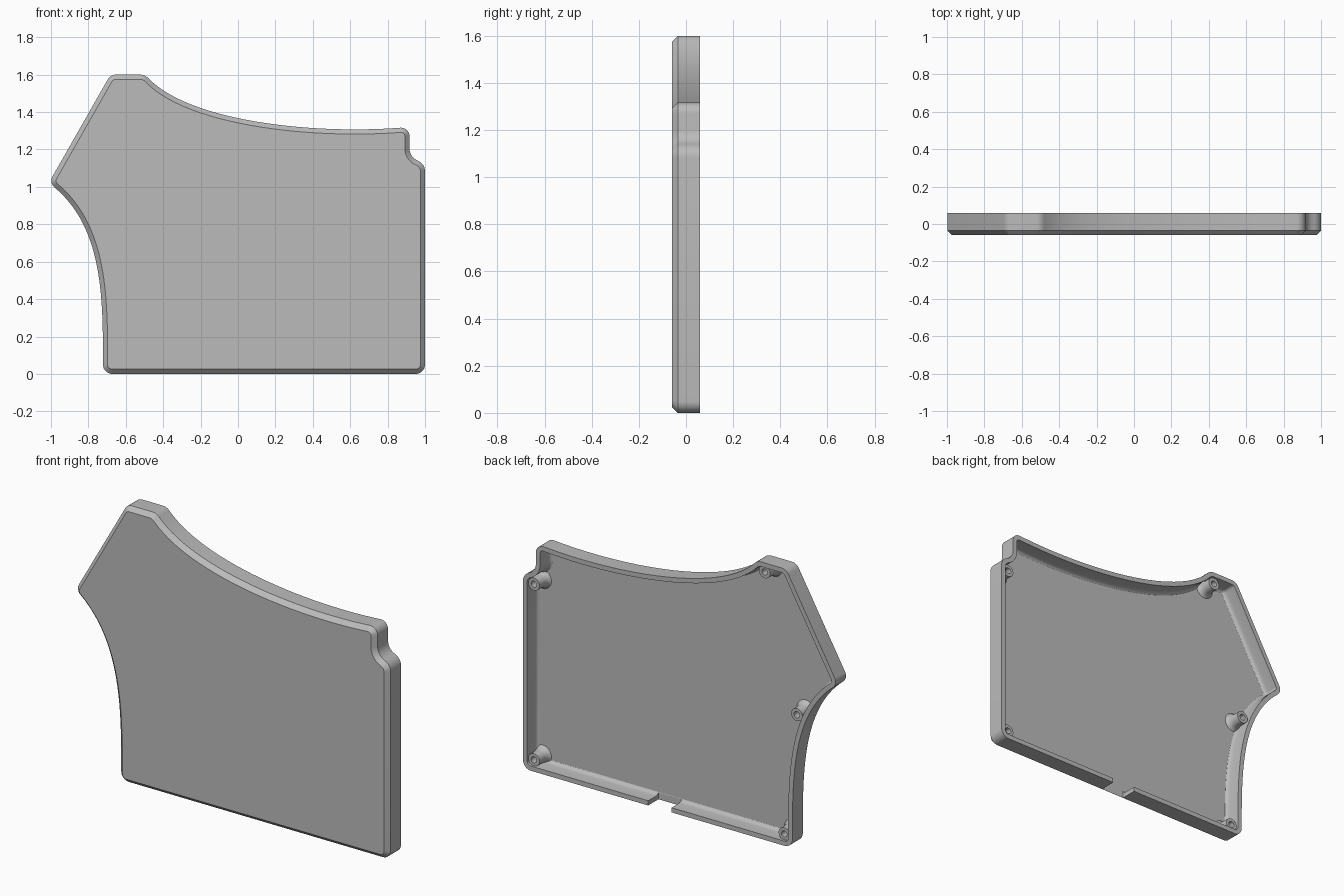
import bpy, bmesh, math
from mathutils import Vector

old = bpy.data.objects.get("Cube")
if old:
    bpy.data.objects.remove(old, do_unlink=True)

# One plain grey plastic
grey = bpy.data.materials.new("grey_plastic")
grey.use_nodes = True
colour = (0.5, 0.5, 0.5, 1)
grey.diffuse_color = colour
grey.node_tree.nodes["Principled BSDF"].inputs["Base Color"].default_value = colour


def make_object(name, bm):
    bmesh.ops.recalc_face_normals(bm, faces=bm.faces)
    mesh = bpy.data.meshes.new(name)
    bm.to_mesh(mesh)
    bm.free()
    mesh.materials.append(grey)
    obj = bpy.data.objects.new(name, mesh)
    bpy.context.collection.objects.link(obj)
    return obj


def activate(obj):
    bpy.ops.object.select_all(action='DESELECT')
    obj.select_set(True)
    bpy.context.view_layer.objects.active = obj


def smooth(obj):
    activate(obj)
    bpy.ops.object.shade_smooth_by_angle(angle=math.radians(30))


def fillet(before, corner, after, radius, steps=8):
    """Arc points that round one corner."""
    d1, d2 = (corner - before).normalized(), (after - corner).normalized()
    turn = math.atan2(d1.x * d2.y - d1.y * d2.x, d1.dot(d2))
    start = corner - d1 * radius * math.tan(abs(turn) / 2)
    side = math.copysign(1, turn)
    centre = start + Vector((-d1.y, d1.x)) * radius * side
    arm = start - centre
    pts = []
    for i in range(steps + 1):
        a = turn * i / steps
        c, s = math.cos(a), math.sin(a)
        pts.append(centre + Vector((arm.x * c - arm.y * s, arm.x * s + arm.y * c)))
    return pts


def bezier(a, b, c, d, steps=28):
    """Inner points of a cubic curve."""
    pts = []
    for i in range(1, steps):
        t = i / steps
        u = 1 - t
        pts.append(a * u**3 + b * 3 * u * u * t + c * 3 * u * t * t + d * t**3)
    return pts


def build_outline(path):
    """Corners have a radius; a pair with radius 0 are the handles of a curve."""
    pos = [Vector(p[:2]) for p in path]
    n = len(path)
    arcs = [fillet(pos[i - 1], pos[i], pos[(i + 1) % n], path[i][2]) if path[i][2] else None
            for i in range(n)]
    pts = []
    for i in range(n):
        if arcs[i]:
            pts += arcs[i]
        elif arcs[i - 1]:
            pts += bezier(arcs[i - 1][-1], pos[i], pos[(i + 1) % n], arcs[(i + 2) % n][0])
    return pts


def inset(pts, dist):
    out = []
    for i, p in enumerate(pts):
        d1 = (p - pts[i - 1]).normalized()
        d2 = (pts[(i + 1) % len(pts)] - p).normalized()
        n1, n2 = Vector((-d1.y, d1.x)), Vector((-d2.y, d2.x))
        out.append(p + (n1 + n2) * dist / (1 + n1.dot(n2)))
    return out


# Outline of the case, anticlockwise from the lower left corner
outline = build_outline([
    (-0.722, 0, 0.05), (1, 0, 0.05), (1, 1.12, 0.06), (0.917, 1.163, 0.07),
    (0.917, 1.32, 0.045), (0.4, 1.28, 0), (-0.26, 1.35, 0),
    (-0.497, 1.6, 0.06), (-0.682, 1.6, 0.05), (-1.011, 1.022, 0.045),
    (-0.72, 0.78, 0), (-0.722, 0.4, 0)])

# Hollow shell: bevelled front, outer wall, rim, inner wall, rounded floor edge
FLOOR = -0.035
section = [(0.025, -0.06), (0, -0.035), (0, 0.06), (0.027, 0.06), (0.027, -0.01),
           (0.029, -0.021), (0.034, -0.03), (0.042, FLOOR)]
bm = bmesh.new()
rings = [[bm.verts.new((p.x, y, p.y)) for p in inset(outline, d)] for d, y in section]
for a, b in zip(rings, rings[1:]):
    for i in range(len(a)):
        bm.faces.new((a[i - 1], a[i], b[i], b[i - 1]))
bm.faces.new(rings[0])
bm.faces.new(rings[-1])
shell = make_object("case_shell", bm)

# Cable slot through the bottom wall
bm = bmesh.new()
bmesh.ops.create_cube(bm, size=1)
bmesh.ops.scale(bm, vec=(0.15, 0.2, 0.16), verts=bm.verts)
bmesh.ops.translate(bm, vec=(0.125, FLOOR + 0.101, 0), verts=bm.verts)
cutter = make_object("slot_cutter", bm)
cutter.hide_render = True
mod = shell.modifiers.new("slot", 'BOOLEAN')
mod.operation = 'DIFFERENCE'
mod.solver = 'EXACT'
mod.object = cutter
activate(shell)
bpy.ops.object.modifier_apply(modifier=mod.name)
bpy.data.objects.remove(cutter, do_unlink=True)
smooth(shell)

# Screw posts with flared feet and blind holes
post_profile = [(0.057, FLOOR - 0.001), (0.048, -0.029), (0.041, -0.017), (0.037, 0),
                (0.036, 0.046), (0.018, 0.046), (0.018, -0.01)]
posts = {"upper_left": (0.94, 1.075), "lower_left": (0.94, 0.06),
         "lower_right": (-0.66, 0.06), "side_right": (-0.74, 0.77),
         "upper_right": (-0.535, 1.54)}
SIDES = 24
for name, (x, z) in posts.items():
    bm = bmesh.new()
    loops = []
    for r, y in post_profile:
        angles = [math.tau * k / SIDES for k in range(SIDES)]
        loops.append([bm.verts.new((x + r * math.cos(a), y, z + r * math.sin(a))) for a in angles])
    for a, b in zip(loops, loops[1:]):
        for k in range(SIDES):
            bm.faces.new((a[k - 1], a[k], b[k], b[k - 1]))
    bm.faces.new(loops[0])
    bm.faces.new(loops[-1])
    smooth(make_object("screw_post_" + name, bm))
